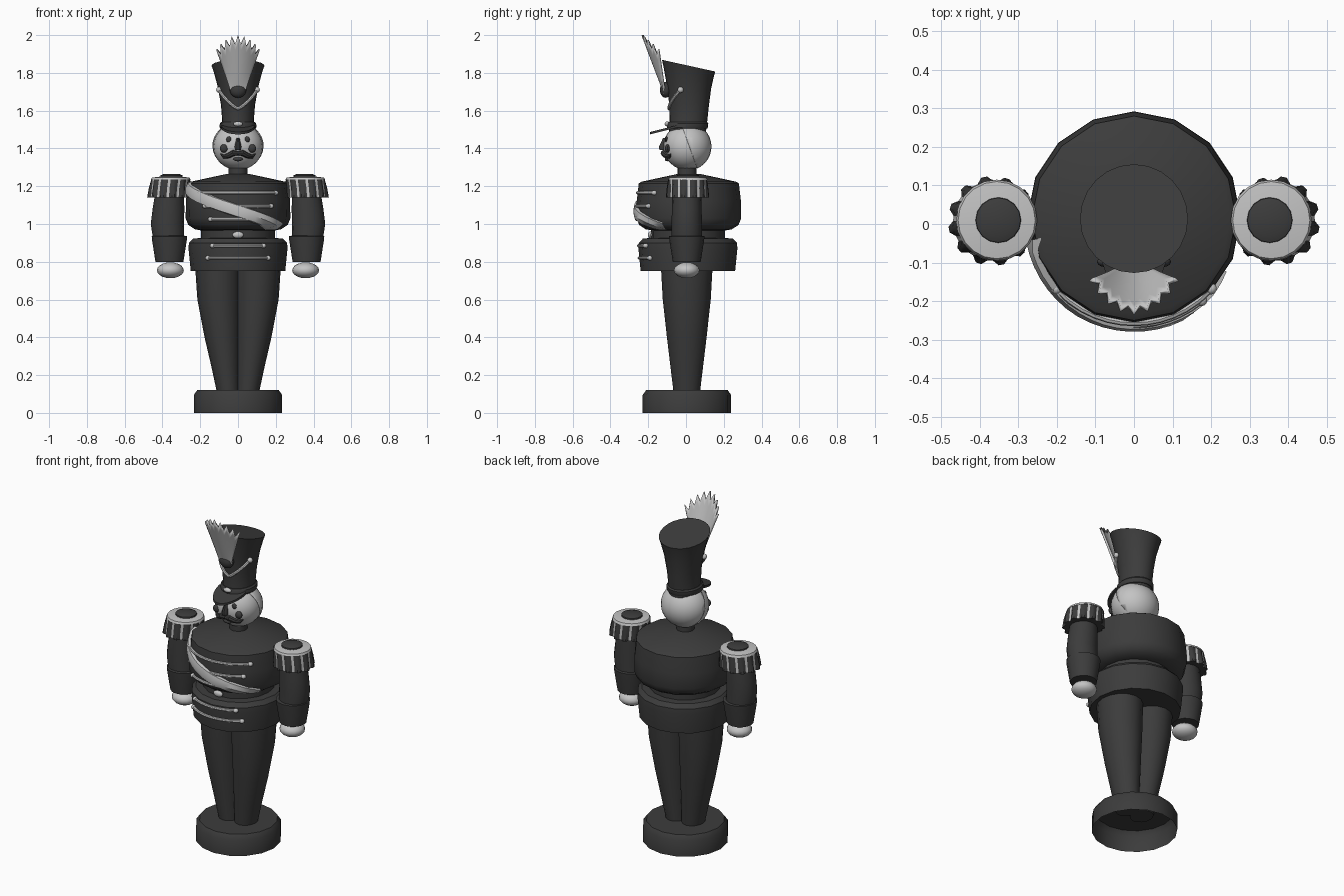
import bpy, bmesh, math
from mathutils import Vector, Matrix

if "Cube" in bpy.data.objects:
    bpy.data.objects.remove(bpy.data.objects["Cube"])


def material(name, v):
    m = bpy.data.materials.new(name)
    m.diffuse_color = (v, v, v, 1)
    m.use_nodes = True
    m.node_tree.nodes["Principled BSDF"].inputs["Base Color"].default_value = m.diffuse_color
    return m


DARK = material("charcoal", 0.045)
LIGHT = material("pale grey", 0.55)


def finish(name, bm, *mats):
    bmesh.ops.recalc_face_normals(bm, faces=bm.faces[:])
    me = bpy.data.meshes.new(name)
    bm.to_mesh(me)
    bm.free()
    for m in mats:
        me.materials.append(m)
    ob = bpy.data.objects.new(name, me)
    bpy.context.collection.objects.link(ob)
    return ob


def loft(name, rings, mat, n=16, caps=(True, True), slants=None):
    """Skin elliptical rings (z, centre x, centre y, radius x, radius y)."""
    bm = bmesh.new()
    loops = []
    for k, (z, cx, cy, rx, ry) in enumerate(rings):
        s = slants[k] if slants else 0
        loops.append([bm.verts.new((cx + rx * math.cos(a), cy + ry * math.sin(a), z - s * ry * math.sin(a)))
                      for a in (2 * math.pi * i / n for i in range(n))])
    for a, b in zip(loops, loops[1:]):
        for i in range(n):
            j = (i + 1) % n
            bm.faces.new((a[i], a[j], b[j], b[i]))
    if caps[0]:
        bm.faces.new(loops[0][::-1])
    if caps[1]:
        bm.faces.new(loops[-1])
    return finish(name, bm, mat)


def round_loft(name, profile, mat, cx=0, cy=0, **kw):
    return loft(name, [(z, cx, cy, r, r) for r, z in profile], mat, **kw)


def ball(name, loc, size, mat, u=16, v=10):
    bm = bmesh.new()
    bmesh.ops.create_uvsphere(bm, u_segments=u, v_segments=v, radius=1,
                              matrix=Matrix.Translation(loc) @ Matrix.Diagonal((*size, 1)))
    return finish(name, bm, mat)


def tube(name, pts, radius, mat, radii=None):
    cu = bpy.data.curves.new(name, 'CURVE')
    cu.dimensions = '3D'
    cu.bevel_depth = radius
    cu.bevel_resolution = 2
    cu.use_fill_caps = True
    sp = cu.splines.new('POLY')
    sp.points.add(len(pts) - 1)
    for i, p in enumerate(pts):
        sp.points[i].co = (*p, 1)
        sp.points[i].radius = radii[i] if radii else 1
    tmp = bpy.data.objects.new(name + "_path", cu)
    me = bpy.data.meshes.new_from_object(tmp)
    bpy.data.objects.remove(tmp)
    me.name = name
    me.materials.clear()
    me.materials.append(mat)
    ob = bpy.data.objects.new(name, me)
    bpy.context.collection.objects.link(ob)
    return ob


# Base, open underneath
round_loft("base", [(0.234, 0), (0.234, 0.095), (0.215, 0.122)], DARK, cy=0.005, caps=(False, True))

# Coat: skirt, belt, chest, neck
round_loft("coat_skirt", [(0.25, 0.75), (0.262, 0.87), (0.26, 0.9), (0.238, 0.923), (0.18, 0.927)], DARK, cy=0.01)
round_loft("belt", [(0.196, 0.915), (0.196, 0.975)], DARK, cy=0.01)
ball("buckle", (0, -0.188, 0.942), (0.03, 0.014, 0.018), LIGHT)
CHEST = [(0.19, 0.965), (0.228, 0.972), (0.263, 0.995), (0.277, 1.03), (0.276, 1.12), (0.265, 1.215),
         (0.25, 1.224), (0.06, 1.265)]
round_loft("chest", CHEST, DARK, cy=0.015)
round_loft("neck", [(0.05, 1.25), (0.05, 1.32)], DARK, cy=0.005)


def chest_radius(z):
    for (r0, z0), (r1, z1) in zip(CHEST, CHEST[1:]):
        if z <= z1:
            return r0 + (r1 - r0) * (z - z0) / (z1 - z0)
    return CHEST[-1][0]


# Sash across the chest, creased along its middle
bm = bmesh.new()
rows = []
N = 20
for i in range(N + 1):
    t = i / N
    a = math.radians(192 + (330 - 192) * t)
    zc = 1.19 + 0.005 * t - 0.52 * (t - 0.0) * 0.41 * (1 + 0.05 * t)
    row = []
    for d, lift in ((-0.034, -0.004), (-0.03, 0.012), (0, 0.018), (0.03, 0.012), (0.034, -0.004)):
        z = max(zc + d, 0.968)
        r = chest_radius(z) + lift
        row.append(bm.verts.new((r * math.cos(a), 0.015 + r * math.sin(a), z)))
    rows.append(row)
for a, b in zip(rows, rows[1:]):
    for j in range(4):
        bm.faces.new((a[j], a[j + 1], b[j + 1], b[j]))
finish("sash", bm, LIGHT)

# Braided cords with knobs
for k, (z, half, r, cy) in enumerate([(1.165, 0.2, 0.271, 0.015), (1.095, 0.175, 0.276, 0.015),
                                      (1.025, 0.145, 0.276, 0.015), (0.885, 0.135, 0.261, 0.01),
                                      (0.82, 0.16, 0.257, 0.01)]):
    pts = []
    for i in range(13):
        x = half * (i / 6 - 1)
        pts.append((x, cy - math.sqrt(r * r - x * x), z))
    tube(f"cord_{k + 1}", pts, 0.009, LIGHT)
    for p in (pts[0], pts[-1]):
        ball(f"cord_knob_{k + 1}", p, (0.015, 0.015, 0.013), LIGHT, 10, 6)

# Legs, arms, cuffs, hands and epaulettes on both sides
for s, side in ((-1, "right"), (1, "left")):
    loft(f"{side}_leg", [(0.11, s * 0.052, 0.004, 0.06, 0.07), (0.25, s * 0.067, 0.004, 0.075, 0.087),
                         (0.4, s * 0.083, 0.004, 0.094, 0.105), (0.6, s * 0.1, 0.004, 0.115, 0.127),
                         (0.76, s * 0.105, 0.004, 0.121, 0.136)], DARK)
    loft(f"{side}_arm", [(0.92, s * 0.367, 0.004, 0.082, 0.08), (1.0, s * 0.374, 0.004, 0.088, 0.08),
                         (1.08, s * 0.368, 0.004, 0.084, 0.079), (1.2, s * 0.36, 0.004, 0.072, 0.075)], DARK)
    round_loft(f"{side}_cuff", [(0.074, 0.8), (0.092, 0.915), (0.094, 0.935), (0.08, 0.938)], DARK,
               cx=s * 0.363, cy=0.004)
    ball(f"{side}_hand", (s * 0.358, 0.004, 0.755), (0.071, 0.068, 0.042), LIGHT)
    # Fringe: dark lobes with narrow light gaps
    bm = bmesh.new()
    lobes, n = 12, 48
    rings = []
    for z, cx, r, depth in ((1.14, 0.366, 0.116, 0.013), (1.19, 0.362, 0.111, 0.009), (1.235, 0.356, 0.104, 0.001)):
        ring = []
        for i in range(n):
            a = 2 * math.pi * i / n
            rr = r - (depth if i % 4 < 2 else 0)
            ring.append(bm.verts.new((s * (cx + rr * math.cos(a)), 0.008 + rr * math.sin(a), z)))
        rings.append(ring)
    for k in range(2):
        for i in range(n):
            j = (i + 1) % n
            f = bm.faces.new((rings[k][i], rings[k][j], rings[k + 1][j], rings[k + 1][i]))
            f.material_index = 1 if i % 4 == 0 else 0
    bm.faces.new(rings[0])
    finish(f"{side}_epaulette_fringe", bm, DARK, LIGHT)
    round_loft(f"{side}_epaulette_top", [(0.105, 1.233), (0.1, 1.245), (0.05, 1.252)], LIGHT,
               cx=s * 0.356, cy=0.01, n=20)
    round_loft(f"{side}_epaulette_button", [(0.06, 1.245), (0.058, 1.258), (0.04, 1.265)], DARK,
               cx=s * 0.352, cy=0.01)

# Head with a hair shell behind
HC, HR = Vector((0, 0.005, 1.41)), Vector((0.132, 0.125, 0.124))
ball("head", HC, HR, LIGHT, 24, 16)
bm = bmesh.new()
bmesh.ops.create_uvsphere(bm, u_segments=24, v_segments=16, radius=1)
bmesh.ops.bisect_plane(bm, geom=bm.verts[:] + bm.edges[:] + bm.faces[:], plane_co=(0, 0.1, 0),
                       plane_no=(0, 1, 0.35), clear_inner=True)
bm.transform(Matrix.Translation(HC) @ Matrix.Diagonal((0.137, 0.13, 0.128, 1)))
hair = finish("hair", bm, LIGHT)
mod = hair.modifiers.new("thickness", 'SOLIDIFY')
mod.thickness = 0.008


def face_point(x, z, lift=0.0):
    q = 1 - (x / HR.x) ** 2 - ((z - HC.z) / HR.z) ** 2
    return Vector((x, HC.y - HR.y * math.sqrt(max(q, 0)) - lift, z))


# Face details
for s, side in ((-1, "right"), (1, "left")):
    ball(f"{side}_eye", face_point(s * 0.049, 1.448), (0.014, 0.008, 0.016), DARK, 12, 8)
    ball(f"{side}_cheek", face_point(s * 0.074, 1.4), (0.022, 0.014, 0.022), DARK, 12, 8)
    tube(f"{side}_moustache", [face_point(s * x, z, 0.006) for x, z in
                               ((0, 1.375), (0.025, 1.376), (0.05, 1.362), (0.075, 1.357), (0.092, 1.37))],
         0.016, DARK, [0.7, 1.0, 0.9, 0.65, 0.2])
loft("nose", [(1.392, 0, -0.122, 0.015, 0.02), (1.41, 0, -0.122, 0.018, 0.022),
              (1.455, 0, -0.112, 0.008, 0.01)], DARK, n=10)
ball("lower_lip", face_point(0, 1.343), (0.026, 0.012, 0.011), DARK, 12, 8)

# Tall hat with slanted flared crown, band and visor
loft("hat", [(1.49, 0, 0.008, 0.088, 0.098), (1.55, 0, 0.013, 0.084, 0.1), (1.63, 0, 0.016, 0.09, 0.105),
             (1.73, 0, 0.015, 0.108, 0.118), (1.81, 0, 0.014, 0.13, 0.134), (1.838, 0, 0.014, 0.14, 0.141)],
     DARK, n=24, slants=[0, 0, 0.05, 0.12, 0.2, 0.22])
loft("hat_band", [(1.505, 0, 0.008, 0.094, 0.104), (1.512, 0, 0.008, 0.098, 0.108),
                  (1.532, 0, 0.01, 0.096, 0.108), (1.54, 0, 0.01, 0.088, 0.102)], DARK, n=24)
ball("hat_button", (0, -0.1, 1.53), (0.025, 0.013, 0.013), LIGHT)
bm = bmesh.new()
verts = []
for i in range(17):
    a = math.pi + math.pi * i / 16
    y = -0.05 + 0.14 * math.sin(a)
    verts.append(bm.verts.new((0.088 * math.cos(a), y, 1.52 + (y + 0.06) * 0.25)))
face = bm.faces.new(verts)
ext = bmesh.ops.extrude_face_region(bm, geom=[face])
bmesh.ops.translate(bm, vec=(0, 0, -0.013), verts=[v for v in ext["geom"] if isinstance(v, bmesh.types.BMVert)])
finish("visor", bm, DARK)

# Hat cord hanging in a V
pts = []
for i in range(17):
    u = i / 8 - 1
    a = math.radians(270 + 68 * u)
    z = 1.61 + 0.1 * abs(u) ** 1.3
    k = (z - 1.63) / 0.1
    pts.append(((0.094 + 0.018 * k) * math.cos(a), 0.016 + (0.108 + 0.014 * k) * math.sin(a), z))
tube("hat_cord", pts, 0.009, LIGHT)
for p in (pts[0], pts[-1]):
    ball("hat_cord_knob", p, (0.016, 0.016, 0.016), LIGHT, 10, 6)

# Plume: curved fan with jagged tips, and its dark holder
bm = bmesh.new()
cols, rows_n = 16, 8
grid = []
for i in range(cols + 1):
    u = i / (cols / 2) - 1
    top = 1.925 + 0.075 * (1 - abs(u) ** 1.5) - (0.045 if i % 2 else 0)
    col = []
    for j in range(rows_n + 1):
        z = 1.69 + (top - 1.69) * j / rows_n
        t = (z - 1.69) / 0.31
        w = 0.035 + 0.105 * t ** 1.1
        col.append(bm.verts.new((u * w, -0.112 - 0.118 * t + 0.075 * u * u * t, z)))
    grid.append(col)
for a, b in zip(grid, grid[1:]):
    for j in range(rows_n):
        bm.faces.new((a[j], b[j], b[j + 1], a[j + 1]))
plume = finish("plume", bm, LIGHT)
mod = plume.modifiers.new("thickness", 'SOLIDIFY')
mod.thickness = 0.012
mod.offset = 0
ball("plume_holder", (0, -0.108, 1.71), (0.044, 0.03, 0.042), DARK)

# Smooth shading with sharp edges kept
bpy.ops.object.select_all(action='DESELECT')
for ob in bpy.context.scene.objects:
    ob.select_set(True)
    bpy.context.view_layer.objects.active = ob
bpy.ops.object.shade_smooth_by_angle(angle=math.radians(35))
